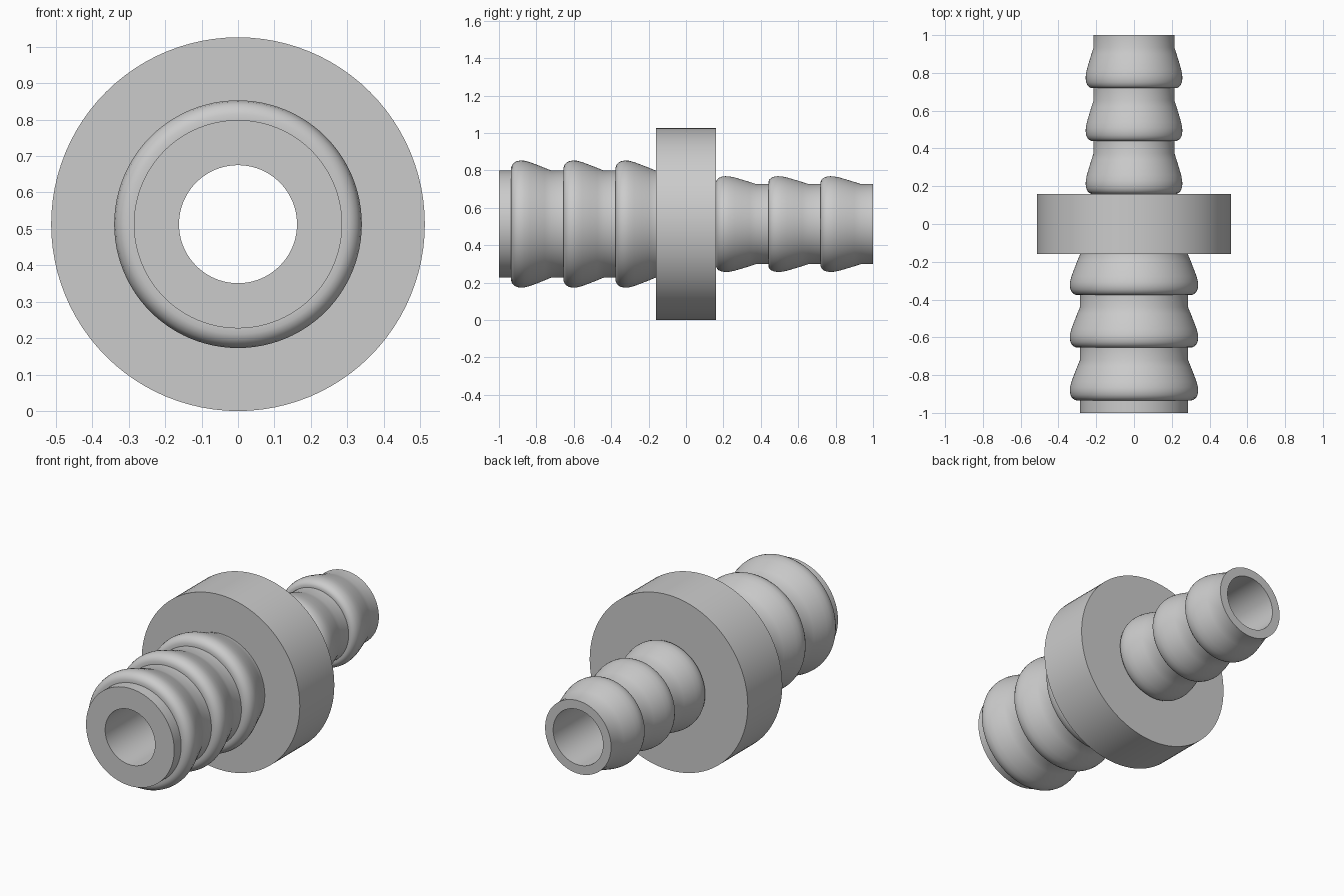
import bpy, math

if "Cube" in bpy.data.objects:
    bpy.data.objects.remove(bpy.data.objects["Cube"])

AXIS_Z = 0.513
FLANGE_R = 0.513
FLANGE_Y = 0.16
BORE_R = 0.162
FRONT_R, FRONT_LIP = 0.286, 0.054
REAR_R, REAR_LIP = 0.214, 0.042
SIDES = 96

grey = bpy.data.materials.new("light grey plastic")
grey.use_nodes = True
colour = (0.6, 0.6, 0.6, 1)
grey.diffuse_color = colour
grey.node_tree.nodes["Principled BSDF"].inputs["Base Color"].default_value = colour


def lathe(name, profile):
    """Revolve (radius, y) points around the long axis."""
    verts, faces = [], []
    for r, y in profile:
        for j in range(SIDES):
            a = 2 * math.pi * j / SIDES
            verts.append((r * math.cos(a), y, AXIS_Z + r * math.sin(a)))
    for i in range(len(profile) - 1):
        for j in range(SIDES):
            k = (j + 1) % SIDES
            faces.append((i * SIDES + j, (i + 1) * SIDES + j,
                          (i + 1) * SIDES + k, i * SIDES + k))
    mesh = bpy.data.meshes.new(name)
    mesh.from_pydata(verts, [], faces)
    mesh.materials.append(grey)
    obj = bpy.data.objects.new(name, mesh)
    bpy.context.collection.objects.link(obj)
    bpy.ops.object.select_all(action='DESELECT')
    obj.select_set(True)
    bpy.context.view_layer.objects.active = obj
    bpy.ops.object.shade_smooth_by_angle(angle=math.radians(35))
    return obj


# One hose barb: distance from its steep shoulder, share of the lip height
BARB = [(0, 0), (0, 0.3), (0.005, 0.55), (0.015, 0.78), (0.03, 0.93),
        (0.05, 1), (0.07, 0.98), (0.1, 0.84), (0.14, 0.56),
        (0.18, 0.27), (0.215, 0)]


def barbs(radius, lip, starts):
    return [(radius + lip * h, y + d) for y in starts for d, h in BARB]


# Wide hose tail at the front, with the through bore up to the flange back
lathe("front_hose_tail",
      [(BORE_R, FLANGE_Y), (BORE_R, -1), (FRONT_R, -1)]
      + barbs(FRONT_R, FRONT_LIP, (-0.935, -0.655, -0.377))
      + [(FRONT_R, -FLANGE_Y)])

# Narrow hose tail at the rear
lathe("rear_hose_tail",
      barbs(REAR_R, REAR_LIP, (FLANGE_Y, 0.44, 0.72))
      + [(REAR_R, 1), (BORE_R, 1), (BORE_R, FLANGE_Y)])

# Central collar
lathe("flange",
      [(FRONT_R, -FLANGE_Y), (FLANGE_R, -FLANGE_Y),
       (FLANGE_R, FLANGE_Y), (REAR_R, FLANGE_Y)])
